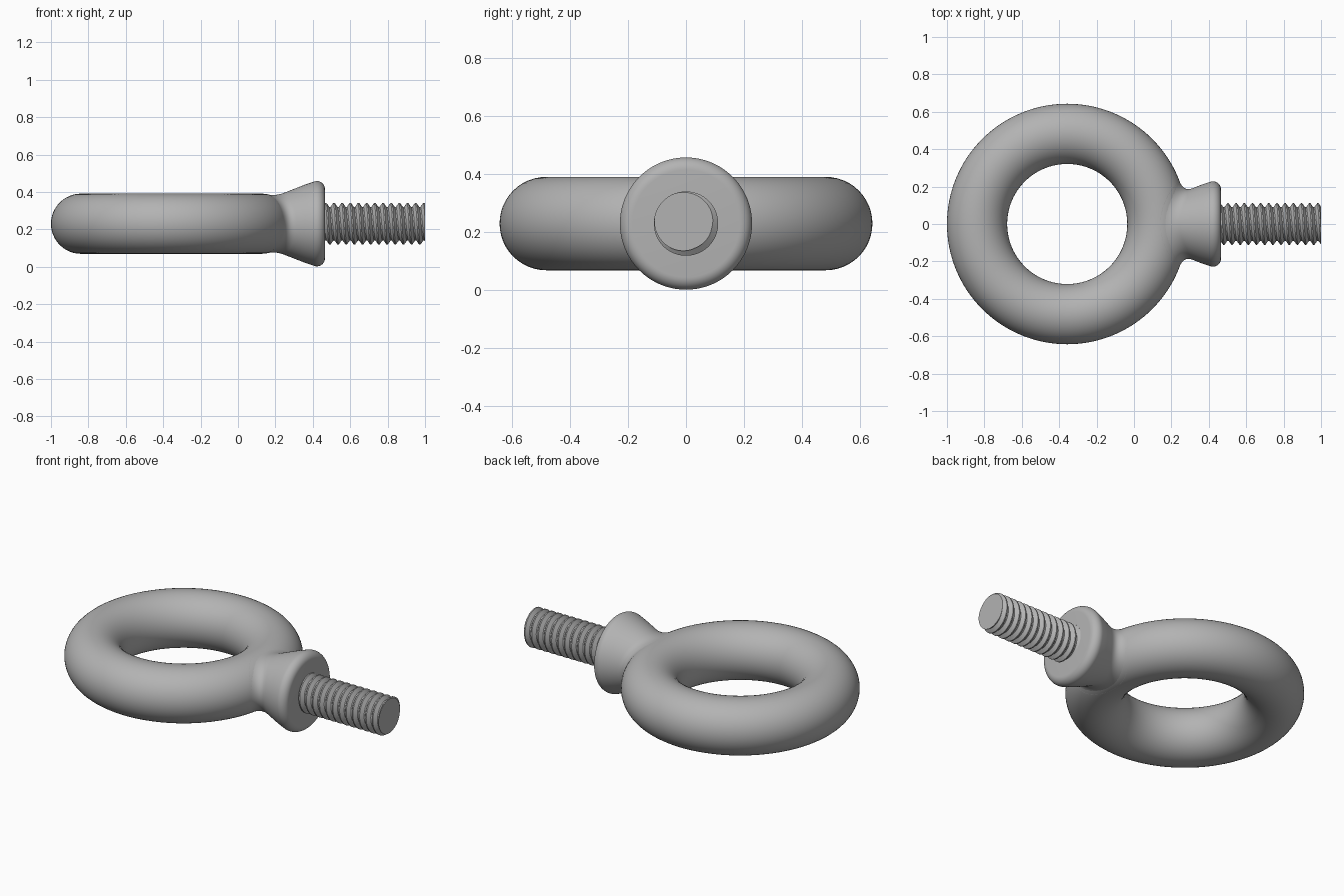
import bpy, bmesh, math
from mathutils import Vector

cube = bpy.data.objects.get("Cube")
if cube:
    bpy.data.objects.remove(cube, do_unlink=True)

TAU = 2 * math.pi
AXIS_Z = 0.23                      # height of the shank axis
RING_X, MAJOR, MINOR = -0.357, 0.482, 0.161

steel = bpy.data.materials.new("grey steel")
steel.use_nodes = True
grey = (0.45, 0.45, 0.45, 1)
steel.diffuse_color = grey
steel.node_tree.nodes["Principled BSDF"].inputs["Base Color"].default_value = grey


def finish(obj, angle):
    obj.data.materials.clear()
    obj.data.materials.append(steel)
    bpy.ops.object.select_all(action='DESELECT')
    obj.select_set(True)
    bpy.context.view_layer.objects.active = obj
    bpy.ops.object.shade_smooth_by_angle(angle=math.radians(angle))


def skin(name, columns, angle, cap):
    """Join neighbouring columns of points into one surface around the shank axis."""
    bm = bmesh.new()
    cols = [[bm.verts.new(p) for p in col] for col in columns]
    for a, b in zip(cols, cols[1:]):
        for i in range(len(a) - 1):
            bm.faces.new((a[i], a[i + 1], b[i + 1], b[i]))
    bmesh.ops.remove_doubles(bm, verts=bm.verts, dist=0.0001)
    bmesh.ops.dissolve_degenerate(bm, edges=bm.edges, dist=0.0001)
    if cap:
        bmesh.ops.holes_fill(bm, edges=[e for e in bm.edges if e.is_boundary], sides=0)
    bmesh.ops.recalc_face_normals(bm, faces=bm.faces)
    mesh = bpy.data.meshes.new(name)
    bm.to_mesh(mesh)
    bm.free()
    obj = bpy.data.objects.new(name, mesh)
    bpy.context.collection.objects.link(obj)
    obj.location.z = AXIS_Z
    finish(obj, angle)


def polar(x, r, a):
    return Vector((x, r * math.cos(a), r * math.sin(a)))


# Lifting ring
bpy.ops.mesh.primitive_torus_add(major_radius=MAJOR, minor_radius=MINOR,
                                 major_segments=128, minor_segments=48,
                                 location=(RING_X, 0, AXIS_Z))
ring = bpy.context.object
ring.name = "lifting_ring"
finish(ring, 40)


# Flared collar, blended into the ring by a fillet
def tube_centre(p):
    flat = Vector((p.x - RING_X, p.y, 0)).normalized() * MAJOR
    return flat + Vector((RING_X, 0, 0))


def cone(x, a):
    return polar(x, 0.155 + 0.39 * (x - 0.22), a)


def collar_column(a):
    lo, hi = 0.12, 0.4
    for _ in range(30):            # where the cone leaves the ring
        mid = (lo + hi) / 2
        p = cone(mid, a)
        if (p - tube_centre(p)).length < MINOR:
            lo = mid
        else:
            hi = mid
    corner = cone(lo, a)
    q = corner + polar(-0.05, 0.05, a)
    c = tube_centre(q)
    start = c + (q - c).normalized() * MINOR
    end = cone(lo + 0.05, a)
    pts = []
    for i in range(11):
        t = i / 10
        pts.append(start * (1 - t) ** 2 + corner * 2 * t * (1 - t) + end * t * t)
    pts.append(cone(0.36, a))
    for i in range(11):            # rounded rim
        b = math.radians(110 - 11 * i)
        pts.append(polar(0.422 + 0.043 * math.cos(b), 0.185 + 0.043 * math.sin(b), a))
    return pts + [polar(0.465, 0, a)]


skin("flared_collar", [collar_column(TAU * j / 96) for j in range(97)], 40, False)

# Threaded shank: a helical tooth trimmed flat at both ends
PITCH, X0, X1 = 0.0437, 0.46, 1.0
CREST, ROOT = 0.111, 0.09
KNOTS = [(0, CREST), (0.16, CREST), (0.5, ROOT), (0.66, ROOT), (1, CREST)]
PHASE = 0.08 - X1 / PITCH + 140 / 360


def tooth(p):
    p %= 1
    for (a, ra), (b, rb) in zip(KNOTS, KNOTS[1:]):
        if p <= b:
            return ra + (rb - ra) * (p - a) / (b - a)


def thread_column(turn):
    first = math.floor(X0 / PITCH + PHASE) - 2
    last = math.ceil(X1 / PITCH + PHASE) + 1
    pts = []
    for k in range(first, last):
        for knot, radius in KNOTS[:4]:
            x = (k + knot + turn - PHASE) * PITCH
            if x < X0 or x > X1:
                x = min(max(x, X0), X1)
                radius = tooth(x / PITCH - turn + PHASE)
            pts.append(polar(x, radius, turn * TAU))
    return pts


skin("threaded_shank", [thread_column(j / 72) for j in range(73)], 25, True)
